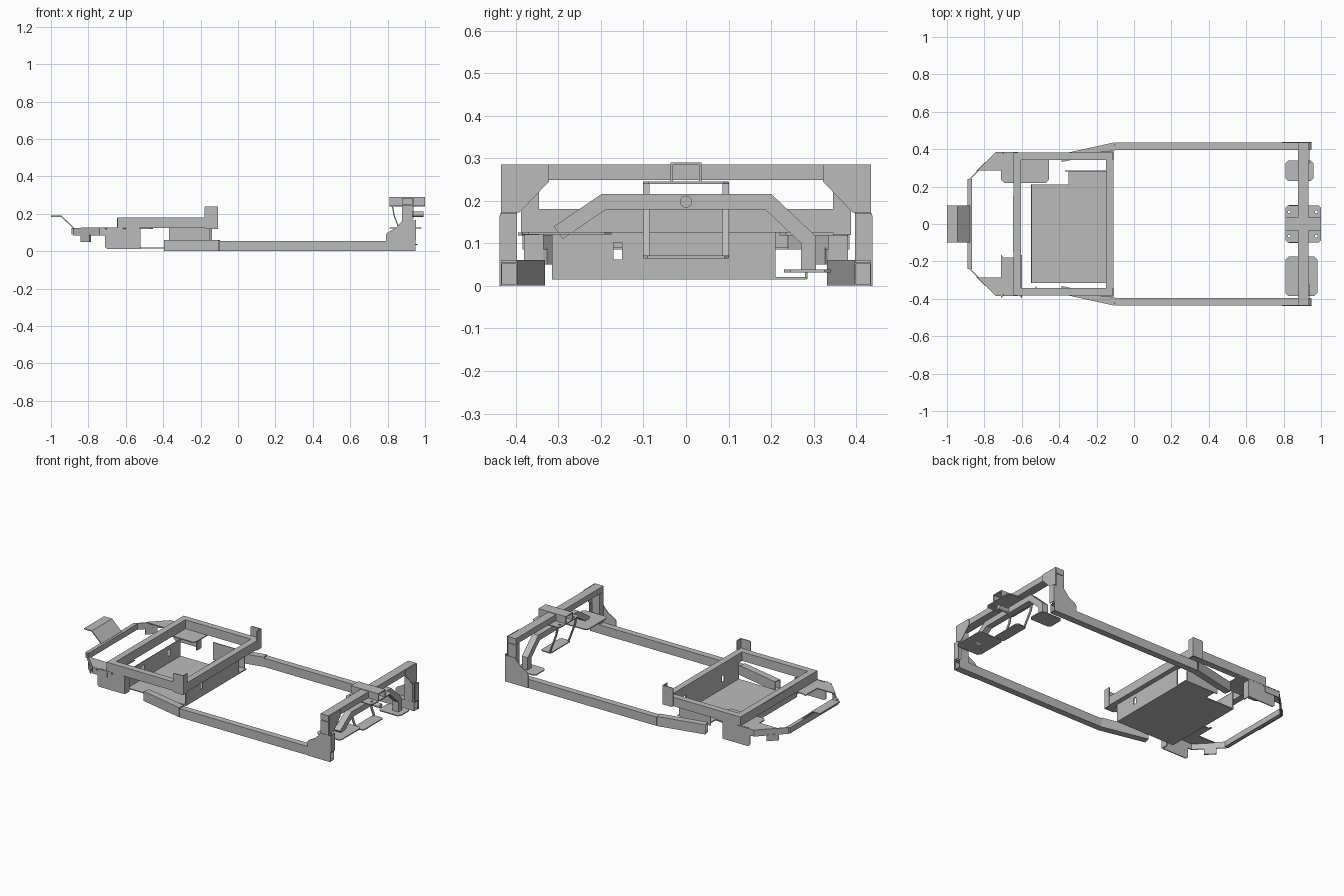
import bpy, bmesh, math
from mathutils import Vector, Matrix

if "Cube" in bpy.data.objects:
    bpy.data.objects.remove(bpy.data.objects["Cube"], do_unlink=True)

steel = bpy.data.materials.new("bare_steel")
steel.use_nodes = True
steel.diffuse_color = (0.5, 0.5, 0.5, 1)
steel.node_tree.nodes["Principled BSDF"].inputs["Base Color"].default_value = (0.5, 0.5, 0.5, 1)

X, Y, Z = Vector((1, 0, 0)), Vector((0, 1, 0)), Vector((0, 0, 1))


def finish(name, bm):
    bmesh.ops.recalc_face_normals(bm, faces=bm.faces)
    mesh = bpy.data.meshes.new(name)
    bm.to_mesh(mesh)
    bm.free()
    mesh.materials.append(steel)
    ob = bpy.data.objects.new(name, mesh)
    bpy.context.collection.objects.link(ob)
    return ob


def tube(name, path, width, height, up=Z, closed=False, hollow=False):
    """Mitred rectangular bar along a flat path; height runs along up."""
    bm = bmesh.new()
    pts = [Vector(p) for p in path]
    n = len(pts)
    rings = []
    for i, p in enumerate(pts):
        before = pts[i - 1] if i or closed else None
        after = pts[(i + 1) % n] if i < n - 1 or closed else None
        d1 = (p - before).normalized() if before else (after - p).normalized()
        d2 = (after - p).normalized() if after else d1
        s1, s2 = d1.cross(up), d2.cross(up)
        side = (s1 + s2).normalized()
        side *= width / 2 / side.dot(s1)
        h = up * height / 2
        rings.append([bm.verts.new(p + a) for a in (side + h, side - h, -side - h, -side + h)])
    for i in range(n if closed else n - 1):
        a, b = rings[i], rings[(i + 1) % n]
        for k in range(4):
            bm.faces.new((a[k], a[(k + 1) % 4], b[(k + 1) % 4], b[k]))
    if not closed:
        caps = [bm.faces.new(rings[0]), bm.faces.new(rings[-1])]
        if hollow:
            bmesh.ops.recalc_face_normals(bm, faces=bm.faces)
            for cap in caps:
                inward = -cap.normal.copy() * 0.08
                bmesh.ops.inset_region(bm, faces=[cap], thickness=0.005)
                ext = bmesh.ops.extrude_face_region(bm, geom=[cap])["geom"]
                bmesh.ops.translate(bm, vec=inward, verts=[g for g in ext if isinstance(g, bmesh.types.BMVert)])
                bmesh.ops.delete(bm, geom=[cap], context="FACES_ONLY")
    return finish(name, bm)


def plate(name, outline, axis, level, thick=0.006):
    """Flat sheet: outline in the plane across the axis, placed at level."""
    place = {"x": lambda a, b: (level, a, b), "y": lambda a, b: (a, level, b),
             "z": lambda a, b: (a, b, level)}[axis]
    normal = {"x": X, "y": Y, "z": Z}[axis]
    bm = bmesh.new()
    face = bm.faces.new([bm.verts.new(Vector(place(a, b)) - normal * thick / 2) for a, b in outline])
    ext = bmesh.ops.extrude_face_region(bm, geom=[face])["geom"]
    bmesh.ops.translate(bm, vec=normal * thick, verts=[g for g in ext if isinstance(g, bmesh.types.BMVert)])
    return finish(name, bm)


def rect(a0, a1, b0, b1, c=0.0):
    """Rectangle outline with optional clipped corners."""
    if not c:
        return [(a0, b0), (a1, b0), (a1, b1), (a0, b1)]
    return [(a0 + c, b0), (a1 - c, b0), (a1, b0 + c), (a1, b1 - c),
            (a1 - c, b1), (a0 + c, b1), (a0, b1 - c), (a0, b0 + c)]


def cut(target, name, cutter_mesh_fn):
    """Subtract a hidden helper from the target."""
    bm = bmesh.new()
    cutter_mesh_fn(bm)
    helper = finish(name, bm)
    helper.hide_render = True
    helper.hide_set(True)
    mod = target.modifiers.new("holes", "BOOLEAN")
    mod.object = helper
    mod.solver = "EXACT"


def slots(x, ys):
    def build(bm):
        for y in ys:
            bmesh.ops.create_cube(bm, matrix=Matrix.Translation((x, y, 0.082)) @ Matrix.Diagonal((0.05, 0.02, 0.04, 1)))
    return build


def bolt_holes(bm):
    for x in (0.83, 0.975):
        for y in (-0.065, 0.065):
            bmesh.ops.create_cone(bm, cap_ends=True, segments=12, radius1=0.008, radius2=0.008,
                                  depth=0.05, matrix=Matrix.Translation((x, y, 0.242)))


# Parts found on both sides
for s, tag in ((1, "left"), (-1, "right")):
    tube("side_rail_" + tag, [(-0.1, s * 0.416, 0.028), (0.945, s * 0.416, 0.028)], 0.04, 0.055, hollow=True)
    tube("angled_rail_" + tag, [(-0.39, s * 0.352, 0.031), (-0.1, s * 0.416, 0.031)], 0.042, 0.06, hollow=True)
    # end posts with gussets
    tube("post_" + tag, [(0.905, s * 0.416, 0.055), (0.905, s * 0.416, 0.245)], 0.038, 0.055, up=X)
    plate("post_foot_" + tag, [(0.79, 0), (0.95, 0), (0.95, 0.165), (0.88, 0.165), (0.845, 0.125),
                               (0.8, 0.1), (0.79, 0.09)], "y", s * 0.436, 0.004)
    plate("post_foot_back_" + tag, rect(s * 0.397, s * 0.437, 0.06, 0.17), "x", 0.95, 0.004)
    plate("corner_gusset_" + tag, [(s * 0.435, 0.285), (s * 0.322, 0.285), (s * 0.322, 0.245),
                                   (s * 0.392, 0.172), (s * 0.435, 0.172)], "x", 0.937, 0.004)
    # corner ears on the raised frame
    plate("ear_side_" + tag, rect(-0.18, -0.11, 0.12, 0.24, 0.006), "y", s * 0.385)
    plate("ear_end_" + tag, rect(s * 0.345, s * 0.388, 0.12, 0.24), "x", -0.111)
    # hanging side brackets
    plate("hanger_" + tag, rect(-0.71, -0.52, 0.012, 0.128, 0.012), "y", s * 0.378)
    plate("hanger_flange_" + tag, rect(s * 0.335, s * 0.38, 0.012, 0.122), "x", -0.523)
    inner, end = (0.22, -0.455) if s > 0 else (0.18, -0.6)
    plate("hanger_shelf_" + tag, rect(-0.71, end, s * inner, s * 0.38, 0.015 * 1), "z", 0.122)
    # nose corner webs and drop tabs
    plate("nose_web_" + tag, [(-0.84, s * 0.285), (-0.74, s * 0.385), (-0.62, s * 0.385),
                              (-0.66, s * 0.315), (-0.71, s * 0.285)], "z", 0.123)
    tube("nose_tab_" + tag, [(-0.84, s * 0.28, 0.07), (-0.79, s * 0.33, 0.07)], 0.008, 0.04)
    # strap arms under the hitch
    tube("strap_arm_" + tag, [(0.825, s * 0.093, 0.243), (0.835, s * 0.093, 0.19), (0.88, s * 0.093, 0.07)],
         0.006, 0.015, up=Y)

# Raised frame
tube("raised_frame", [(-0.625, -0.362, 0.153), (-0.13, -0.362, 0.153), (-0.13, 0.362, 0.153),
                      (-0.625, 0.362, 0.153)], 0.04, 0.056, closed=True)
plate("frame_end_plate", rect(-0.15, 0.15, 0.128, 0.178), "x", -0.646, 0.004)

# Hanging tray: stepped floor and slotted walls
plate("tray_floor", [(-0.55, -0.315), (-0.14, -0.315), (-0.14, 0.283), (-0.35, 0.283),
                     (-0.35, 0.21), (-0.55, 0.21)], "z", 0.018)
near = plate("tray_wall_inner", rect(-0.315, 0.21, 0.016, 0.126), "x", -0.143)
cut(near, "inner_slot_cutter", slots(-0.143, (-0.16,)))
far = plate("tray_wall_outer", rect(-0.315, 0.21, 0.016, 0.126), "x", -0.548)
cut(far, "outer_slot_cutter", slots(-0.548, (-0.16, 0.1)))
plate("tray_side_wall", rect(-0.37, -0.15, 0.016, 0.126), "y", 0.283)

# Nose loop and bent tongue
half = [(-0.64, 0.381), (-0.74, 0.381), (-0.877, 0.24)]
loop = half + [(x, -y) for x, y in reversed(half)]
tube("nose_loop", [(x, y, 0.105) for x, y in loop], 0.006, 0.04)
tube("nose_bar", [(-0.878, -0.24, 0.107), (-0.878, 0.24, 0.107)], 0.024, 0.036)
tube("tongue_plate", [(-1, 0, 0.187), (-0.945, 0, 0.187), (-0.88, 0, 0.125)], 0.006, 0.2, up=Y)

# End crossbeam and hat bracket
tube("crossbeam", [(0.905, -0.435, 0.267), (0.905, 0.435, 0.267)], 0.055, 0.037)
flange = plate("hitch_flange", rect(0.81, 1.0, -0.1, 0.1, 0.012), "z", 0.242)
cut(flange, "bolt_hole_cutter", bolt_holes)
tube("hitch_hat", [(0.905, -0.033, 0.243), (0.905, -0.033, 0.287), (0.905, 0.033, 0.287),
                   (0.905, 0.033, 0.243)], 0.006, 0.19, up=X)
plate("strap_shelf", rect(0.87, 0.94, -0.1, 0.1, 0.01), "z", 0.068)

# Bent support tube with its feet
tube("bent_support", [(0.905, -0.3, 0.125), (0.905, -0.193, 0.198), (0.905, 0.193, 0.198),
                      (0.905, 0.288, 0.108), (0.905, 0.288, 0.036)], 0.036, 0.04, up=X)
plate("low_foot", rect(0.81, 0.96, 0.23, 0.34, 0.015), "z", 0.035)
plate("high_foot", rect(0.81, 0.98, -0.385, -0.175, 0.015), "z", 0.124)

# Round pin stub
bm = bmesh.new()
bmesh.ops.create_cone(bm, cap_ends=True, segments=24, radius1=0.014, radius2=0.014, depth=0.075,
                      matrix=Matrix.Translation((0.955, 0, 0.198)) @ Matrix.Rotation(math.pi / 2, 4, "Y"))
pin = finish("pin_stub", bm)
bpy.ops.object.select_all(action="DESELECT")
pin.select_set(True)
bpy.context.view_layer.objects.active = pin
bpy.ops.object.shade_smooth_by_angle(angle=math.radians(40))
